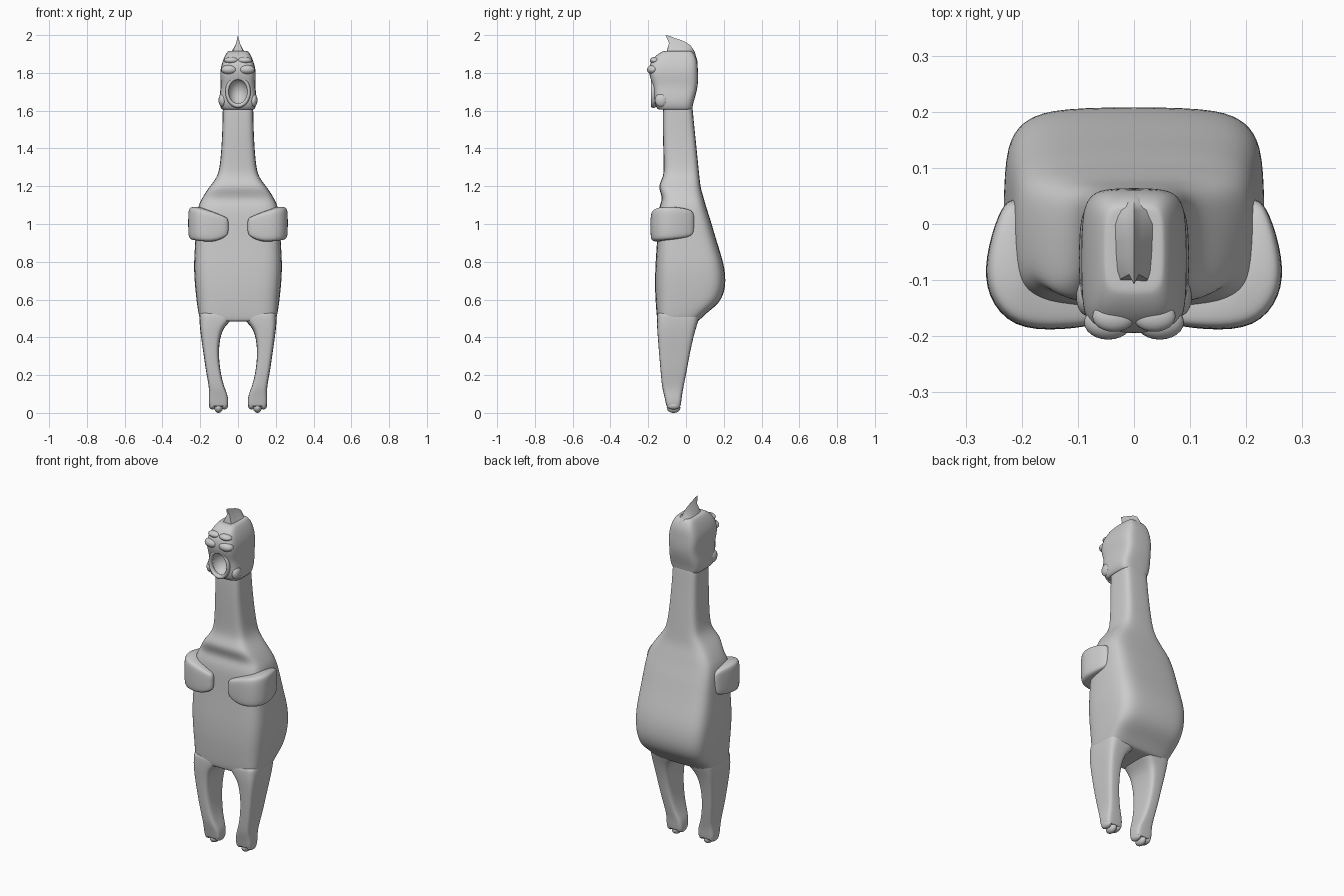
import bpy, bmesh
from math import cos, sin, pi, copysign
from mathutils import Vector

if "Cube" in bpy.data.objects:
    bpy.data.objects.remove(bpy.data.objects["Cube"])


def finish(ob, angle=50):
    # bake modifiers, then shade smooth
    bpy.ops.object.select_all(action='DESELECT')
    ob.select_set(True)
    bpy.context.view_layer.objects.active = ob
    bpy.ops.object.convert(target='MESH')
    bpy.ops.object.shade_smooth_by_angle(angle=angle * pi / 180)
    return ob


def loft(name, rings, subsurf=2):
    # skin a list of point rings and close both ends
    bm = bmesh.new()
    rows = [[bm.verts.new(p) for p in r] for r in rings]
    n = len(rows[0])
    for a, b in zip(rows, rows[1:]):
        for i in range(n):
            j = (i + 1) % n
            bm.faces.new((a[i], a[j], b[j], b[i]))
    bm.faces.new(rows[0][::-1])
    bm.faces.new(rows[-1])
    bmesh.ops.recalc_face_normals(bm, faces=bm.faces)
    me = bpy.data.meshes.new(name)
    bm.to_mesh(me)
    bm.free()
    ob = bpy.data.objects.new(name, me)
    bpy.context.collection.objects.link(ob)
    if subsurf:
        m = ob.modifiers.new("Smooth", 'SUBSURF')
        m.levels = m.render_levels = subsurf
    return ob


def squircle(n=16, p=4.5):
    pts = []
    for i in range(n):
        a = 2 * pi * (i + 0.5) / n
        c, s = cos(a), sin(a)
        pts.append((copysign(abs(c) ** (2 / p), c), copysign(abs(s) ** (2 / p), s)))
    return pts


def slab(z, x0, x1, yf, yb, k=1.0):
    # horizontal rounded-rectangle section
    cx, cy = (x0 + x1) / 2, (yf + yb) / 2
    return [Vector((cx + u * k * (x1 - x0) / 2, cy + v * k * (yb - yf) / 2, z)) for u, v in squircle()]


def tower(name, secs):
    rings = [slab(*s) for s in secs]
    return loft(name, [slab(*secs[0], 0.88)] + rings + [slab(*secs[-1], 0.88)])


def ball(name, loc, size):
    bpy.ops.mesh.primitive_uv_sphere_add(segments=24, ring_count=16, location=loc)
    ob = bpy.context.object
    ob.name = name
    ob.scale = size
    return ob


# torso and neck: z, half width, front y, back y
torso = [(0.485, .203, -.152, .068), (0.53, .212, -.158, .11), (0.58, .220, -.162, .18),
         (0.65, .228, -.166, .209), (0.72, .234, -.166, .212), (0.80, .236, -.163, .20),
         (0.92, .228, -.154, .16), (1.02, .222, -.150, .132), (1.09, .215, -.145, .108),
         (1.13, .196, -.125, .097), (1.17, .172, -.138, .085), (1.205, .146, -.147, .077),
         (1.25, .110, -.120, .072), (1.31, .096, -.118, .066), (1.42, .087, -.122, .055),
         (1.54, .082, -.124, .042), (1.64, .082, -.122, .034)]
finish(tower("body", [(z, -w, w, f, b) for z, w, f, b in torso]))

# legs and feet: z, inner x, outer x, front y, back y
leg = [(0.035, .052, .152, -.104, -.028), (0.065, .050, .156, -.110, -.024),
       (0.10, .056, .154, -.118, -.020), (0.14, .074, .154, -.128, -.012),
       (0.22, .094, .170, -.135, .004), (0.32, .103, .184, -.144, .022),
       (0.40, .094, .196, -.150, .040), (0.45, .076, .202, -.154, .054),
       (0.485, .040, .205, -.155, .066), (0.53, .000, .206, -.155, .08)]
for side, s in (("left", 1), ("right", -1)):
    finish(tower(side + "_leg", [(z, *sorted((s * a, s * b)), f, k) for z, a, b, f, k in leg]))
    for i, (dx, z, r) in enumerate([(-.032, .04, .022), (0, .027, .027), (.032, .04, .022)]):
        finish(ball(f"{side}_toe_{i + 1}", (s * .103 + dx, -.066, z), (r * .85, .036, r)))

# wings wrapped round the front corners: centre, outward direction, half thickness, z range
wing = [((.205, .045), (1, .1), .016, .95, 1.06), ((.218, .02), (1, .1), .024, .93, 1.08),
        ((.225, -.06), (1, 0), .042, .917, 1.093), ((.222, -.115), (1, -.35), .045, .912, 1.093),
        ((.195, -.145), (.5, -1), .048, .908, 1.086), ((.13, -.148), (.05, -1), .042, .902, 1.066),
        ((.075, -.146), (-.1, -1), .036, .925, 1.042), ((.05, -.145), (-.2, -1), .022, .947, 1.03)]
for side, s in (("left", 1), ("right", -1)):
    rings = []
    for (x, y), d, t, z0, z1 in wing:
        d = Vector((d[0], d[1], 0)).normalized() * t
        rings.append([Vector((s * (x + u * d.x), y + u * d.y, (z0 + z1) / 2 + v * (z1 - z0) / 2))
                      for u, v in squircle(12, 5)])
    finish(loft(side + "_wing", rings))

# head
head_secs = [(1.605, .088, -.150, .034), (1.635, .100, -.168, .038), (1.68, .099, -.172, .052),
             (1.73, .091, -.176, .064), (1.78, .096, -.194, .066), (1.82, .094, -.198, .064),
             (1.86, .083, -.188, .062), (1.895, .068, -.158, .050), (1.915, .054, -.125, .034)]
head = tower("head", [(z, -w, w, f, b) for z, w, f, b in head_secs])

# open mouth hollow
cutter = ball("mouth_cutter", (0, -.18, 1.70), (.055, .07, .072))
cutter.hide_render = True
m = head.modifiers.new("Mouth", 'BOOLEAN')
m.operation = 'DIFFERENCE'
m.object = cutter
finish(head, 40)
bpy.data.objects.remove(cutter)

# lip ring
bpy.ops.mesh.primitive_torus_add(major_segments=32, minor_segments=10, major_radius=1,
                                 minor_radius=.16, location=(0, -.172, 1.70),
                                 rotation=(pi / 2, 0, 0))
lip = bpy.context.object
lip.name = "lip"
lip.scale = (.058, .074, .09)
finish(lip)

# eyes, brow folds and cheeks
for side, s in (("left", 1), ("right", -1)):
    finish(ball(side + "_eye", (s * .046, -.175, 1.817), (.043, .031, .026)))
    finish(ball(side + "_brow", (s * .036, -.165, 1.866), (.038, .027, .018)))
    finish(ball(side + "_cheek", (s * .082, -.13, 1.655), (.021, .034, .036)))

# comb ridge: y, top z, half base, base z
comb = [(.060, 1.865, .030, 1.82), (.045, 1.915, .050, 1.85), (.025, 1.945, .052, 1.88),
        (0, 1.962, .048, 1.89), (-.03, 1.975, .043, 1.89), (-.06, 1.985, .040, 1.89),
        (-.085, 1.995, .036, 1.89), (-.108, 2.0, .030, 1.89)]
rings = []
for y, top, b, z0 in comb:
    h = top - z0
    back = .018 if y < -.1 else 0
    rings.append([Vector(p) for p in ((-b, y, z0), (-b * .75, y + back * .6, z0 + h * .3),
                                      (-b * .3, y + back, z0 + h * .62), (0, y, top),
                                      (b * .3, y + back, z0 + h * .62),
                                      (b * .75, y + back * .6, z0 + h * .3), (b, y, z0))])
finish(loft("comb", rings, 0), 60)
